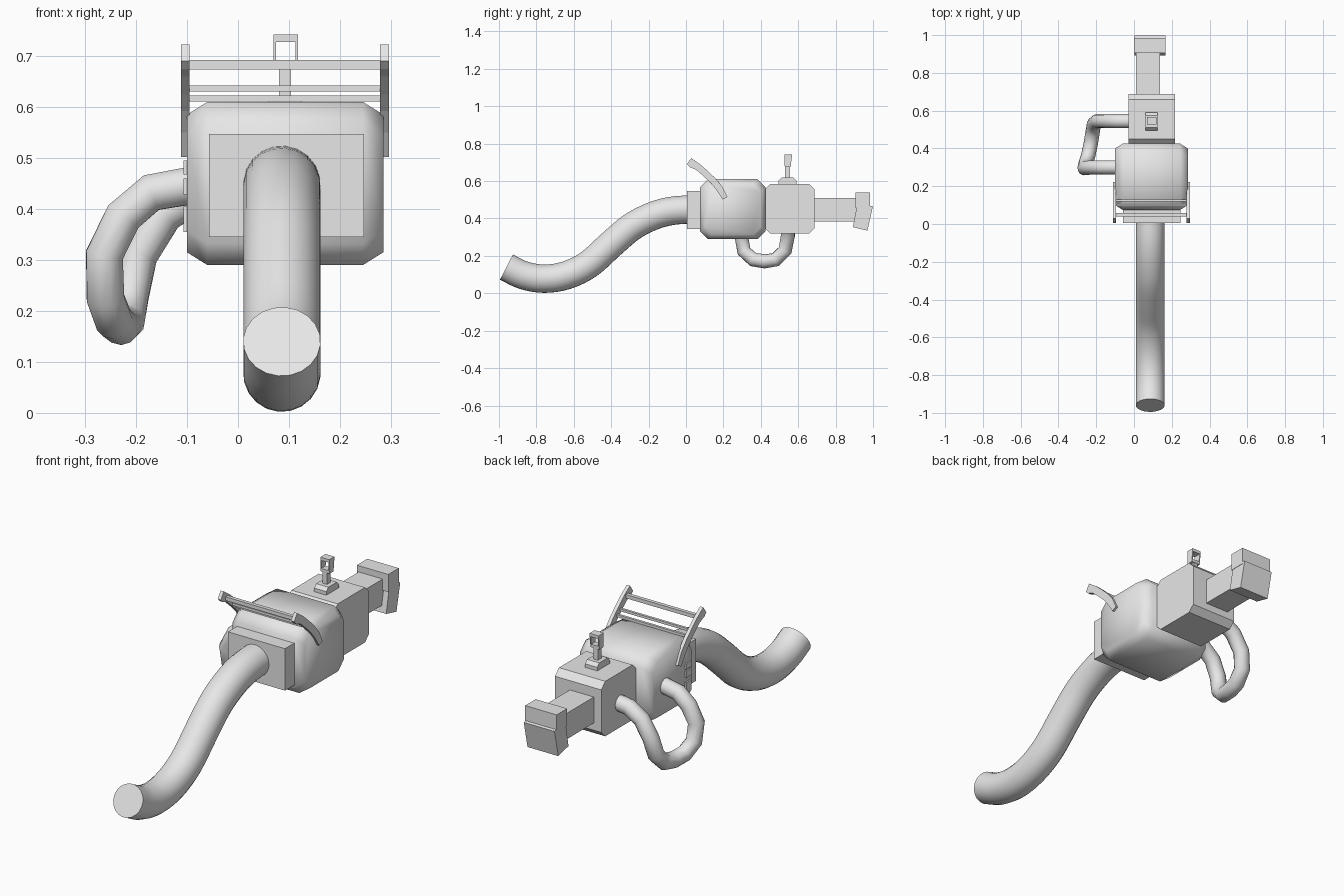
import bpy, bmesh, math
from mathutils import Vector

if "Cube" in bpy.data.objects:
    bpy.data.objects.remove(bpy.data.objects["Cube"])

grey = bpy.data.materials.new("light_grey")
grey.diffuse_color = (0.8, 0.8, 0.8, 1)
grey.use_nodes = True
grey.node_tree.nodes["Principled BSDF"].inputs["Base Color"].default_value = grey.diffuse_color


def finish(name, bm, smooth=None):
    bmesh.ops.recalc_face_normals(bm, faces=bm.faces)
    me = bpy.data.meshes.new(name)
    bm.to_mesh(me)
    bm.free()
    me.materials.append(grey)
    ob = bpy.data.objects.new(name, me)
    bpy.context.collection.objects.link(ob)
    if smooth:
        bpy.ops.object.select_all(action='DESELECT')
        ob.select_set(True)
        bpy.context.view_layer.objects.active = ob
        bpy.ops.object.shade_smooth_by_angle(angle=math.radians(smooth))
    return ob


def skin(name, rings, smooth=None):
    """Join rings of points into a capped solid."""
    bm = bmesh.new()
    loops = [[bm.verts.new(p) for p in r] for r in rings]
    n = len(loops[0])
    for a, b in zip(loops, loops[1:]):
        for i in range(n):
            j = (i + 1) % n
            bm.faces.new((a[i], a[j], b[j], b[i]))
    bm.faces.new(loops[0])
    bm.faces.new(loops[-1])
    return finish(name, bm, smooth)


def prism(name, yz, x0, x1):
    return skin(name, [[(x, y, z) for y, z in yz] for x in (x0, x1)])


def box(name, x0, x1, y0, y1, z0, z1):
    return prism(name, [(y0, z0), (y1, z0), (y1, z1), (y0, z1)], x0, x1)


def octagon(y0, y1, z0, z1, c):
    return [(y0 + c, z0), (y1 - c, z0), (y1, z0 + c), (y1, z1 - c),
            (y1 - c, z1), (y0 + c, z1), (y0, z1 - c), (y0, z0 + c)]


def spline(pts, steps):
    """Smooth curve through the points."""
    p = [2 * pts[0] - pts[1]] + pts + [2 * pts[-1] - pts[-2]]
    out = []
    for i in range(1, len(p) - 2):
        for s in range(steps):
            t = s / steps
            a, b, c, d = p[i - 1:i + 3]
            out.append(0.5 * (2 * b + (c - a) * t + (2 * a - 5 * b + 4 * c - d) * t * t
                              + (3 * b - a - 3 * c + d) * t ** 3))
    return out + [pts[-1]]


def tube(name, pts, radius, sides):
    rings, u = [], None
    for i, p in enumerate(pts):
        t = (pts[min(i + 1, len(pts) - 1)] - pts[max(i - 1, 0)]).normalized()
        if u is None:
            u = t.cross(Vector((0.1, 0.3, 1)))
        u = (u - t * u.dot(t)).normalized()
        v = t.cross(u)
        rings.append([p + radius * (u * math.cos(k * math.tau / sides)
                                    + v * math.sin(k * math.tau / sides)) for k in range(sides)])
    return skin(name, rings, 50)


# Long curved hose
hose = [(-0.96, 0.14), (-0.87, 0.097), (-0.76, 0.078), (-0.64, 0.096), (-0.52, 0.155),
        (-0.4, 0.262), (-0.29, 0.355), (-0.18, 0.412), (-0.08, 0.44), (0.03, 0.449)]
tube("hose", spline([Vector((0.086, y, z)) for y, z in hose], 4), 0.076, 20)

# Main housing with chamfered ends
body = [(-0.10, 0.025), (-0.06, 0), (0.245, 0), (0.285, 0.025)]
skin("main_housing", [[(x, y, z) for y, z in octagon(0.075 + i, 0.425 - i, 0.29 + i, 0.61 - i, 0.042)]
                      for x, i in body], 50)

# Front plate
box("front_plate", -0.057, 0.247, 0.005, 0.09, 0.345, 0.547)

# Rear housing, barrel and tail block
prism("rear_housing", octagon(0.42, 0.688, 0.32, 0.585, 0.03), -0.03, 0.217)
box("barrel", 0.01, 0.138, 0.68, 0.915, 0.385, 0.51)
box("tail_upper", 0.0, 0.168, 0.905, 0.985, 0.455, 0.54)
prism("tail_lower", [(0.917, 0.483), (0.999, 0.465), (0.97, 0.335), (0.892, 0.354)], 0.002, 0.166)

# Looping side pipe
pipe = [(-0.08, 0.30, 0.448), (-0.17, 0.30, 0.432), (-0.225, 0.30, 0.385), (-0.262, 0.295, 0.31),
        (-0.26, 0.31, 0.225), (-0.243, 0.36, 0.18), (-0.23, 0.42, 0.171), (-0.22, 0.48, 0.18),
        (-0.212, 0.53, 0.23), (-0.195, 0.545, 0.31), (-0.145, 0.545, 0.39),
        (-0.08, 0.545, 0.43), (-0.01, 0.545, 0.44)]
tube("side_pipe", [Vector(p) for p in pipe], 0.038, 12)

# Small clips on the left side
for z0, z1 in ((0.355, 0.405), (0.428, 0.46), (0.468, 0.495)):
    box("side_clip", -0.107, -0.095, 0.11, 0.15, z0, z1)

# Curved handle arms and cross bars
arm = [(0.005, 0.69), (0.028, 0.723), (0.075, 0.69), (0.115, 0.655), (0.155, 0.617), (0.195, 0.57),
       (0.222, 0.515), (0.196, 0.502), (0.165, 0.55), (0.13, 0.592), (0.095, 0.625), (0.055, 0.66),
       (0.02, 0.675)]
for x in (-0.112, 0.279):
    prism("handle_arm", arm, x, x + 0.017)
for y, z, r in ((0.05, 0.683, 0.009), (0.1, 0.636, 0.006), (0.125, 0.617, 0.006)):
    box("cross_bar", -0.1, 0.284, y - r, y + r, z - r, z + r)

# Sight: base, stem and open frame
prism("sight_base", [(0.495, 0.58), (0.59, 0.58), (0.59, 0.602), (0.575, 0.618), (0.51, 0.618),
                     (0.495, 0.602)], 0.06, 0.125)
box("sight_stem", 0.08, 0.104, 0.53, 0.557, 0.61, 0.68)
box("sight_bottom", 0.07, 0.118, 0.528, 0.56, 0.674, 0.688)
box("sight_top", 0.07, 0.118, 0.527, 0.566, 0.727, 0.742)
for x in (0.07, 0.113):
    prism("sight_side", [(0.528, 0.68), (0.56, 0.68), (0.566, 0.735), (0.527, 0.735)], x, x + 0.005)
